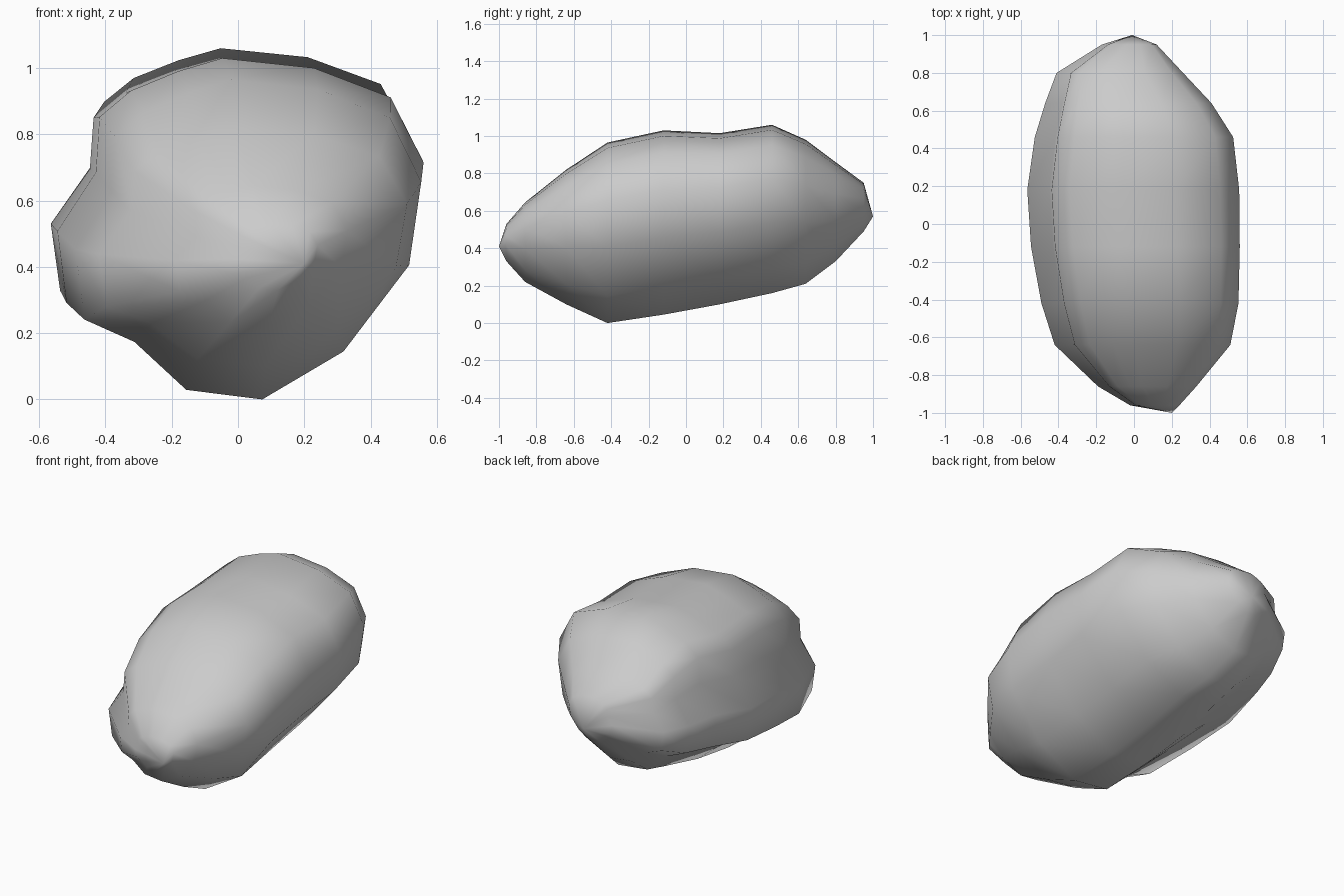
import bpy, bmesh

# Rock cross-section seen from the front: x in -1..1, z in 0..1
section = [(-0.10, 1.0), (0.40, 0.97), (0.82, 0.88), (1.0, 0.68), (0.93, 0.42),
           (0.55, 0.15), (0.08, 0.0), (-0.36, 0.03), (-0.66, 0.18), (-0.95, 0.25),
           (-1.0, 0.47), (-0.79, 0.65), (-0.77, 0.82), (-0.60, 0.90), (-0.34, 0.96)]

# Stations from front to back: y, left, right, bottom, top
stations = [(-0.96, -0.02, 0.24, 0.33, 0.53),
            (-0.86, -0.19, 0.33, 0.22, 0.645),
            (-0.64, -0.42, 0.51, 0.10, 0.82),
            (-0.42, -0.49, 0.553, 0.00, 0.965),
            (-0.12, -0.545, 0.56, 0.045, 1.03),
            (0.18, -0.565, 0.557, 0.10, 1.015),
            (0.46, -0.525, 0.525, 0.16, 1.06),
            (0.64, -0.47, 0.41, 0.21, 0.98),
            (0.80, -0.41, 0.26, 0.33, 0.86),
            (0.95, -0.17, 0.12, 0.49, 0.75)]

bm = bmesh.new()

# Loft the rings
rings = []
for y, left, right, bottom, top in stations:
    mid, half = (left + right) / 2, (right - left) / 2
    rings.append([bm.verts.new((mid + half * u, y, bottom + (top - bottom) * w))
                  for u, w in section])
n = len(section)
for a, b in zip(rings, rings[1:]):
    for i in range(n):
        j = (i + 1) % n
        bm.faces.new((a[i], a[j], b[j], b[i]))

# Close both ends with blunt tips
for ring, tip in ((rings[0], (0.20, -1.0, 0.41)), (rings[-1], (-0.01, 1.0, 0.57))):
    v = bm.verts.new(tip)
    for i in range(n):
        bm.faces.new((ring[i], ring[(i + 1) % n], v))

bmesh.ops.recalc_face_normals(bm, faces=bm.faces)
for f in bm.faces:
    f.smooth = True
mesh = bpy.data.meshes.new("rock")
bm.to_mesh(mesh)
bm.free()
rock = bpy.data.objects.new("rock", mesh)
bpy.context.collection.objects.link(rock)
